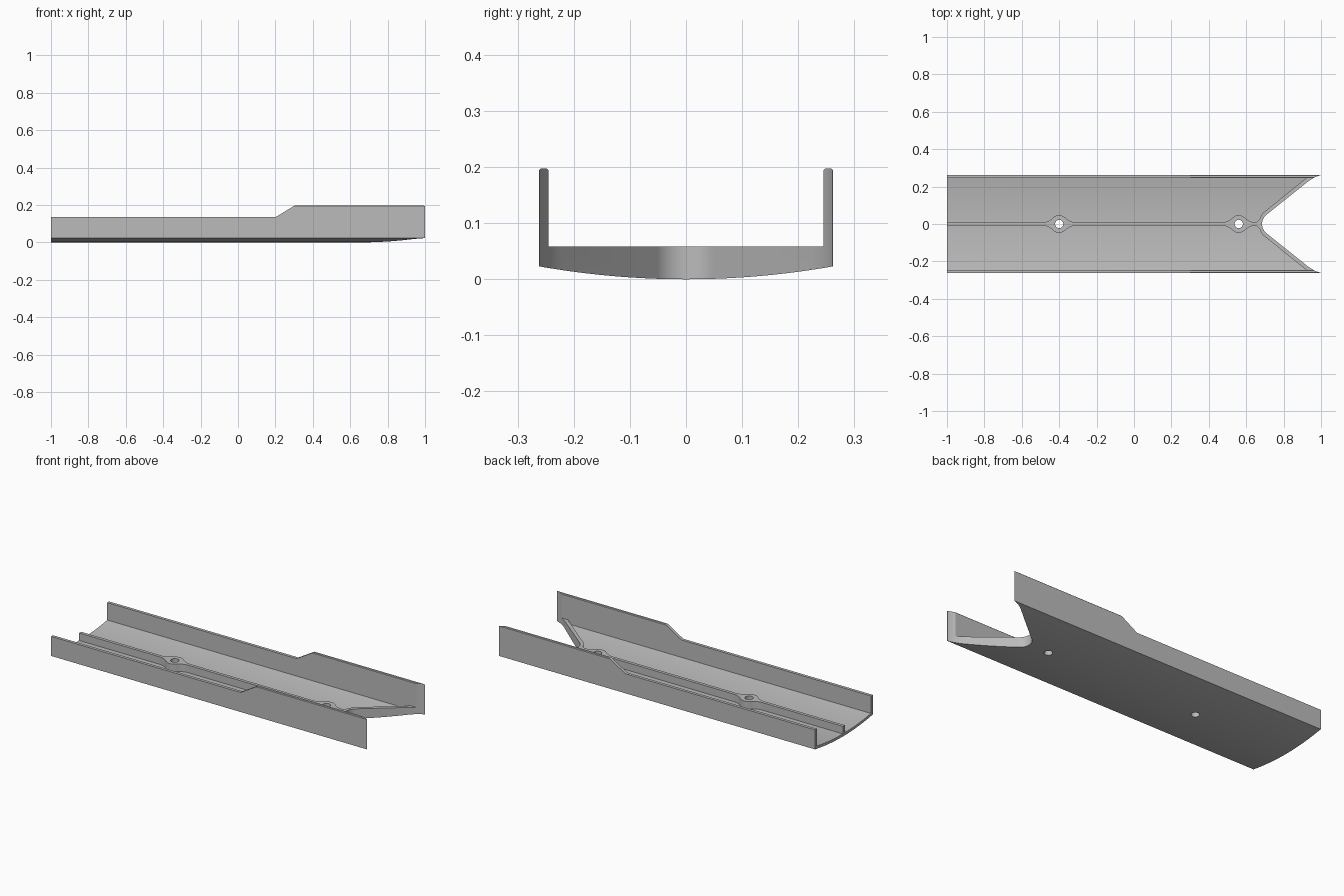
import bpy, bmesh
from math import sqrt, sin, cos, radians
from mathutils import Vector

cube = bpy.data.objects.get("Cube")
if cube:
    bpy.data.objects.remove(cube)

HALF_W, WALL, FLOOR, RIB_TOP, WALL_TOP = 0.262, 0.017, 0.015, 0.058, 0.197
RIB, BOSS, HOLE, FILLET = 0.009, 0.047, 0.022, 0.08
BOSSES = (-0.4, 0.56)

grey = bpy.data.materials.new("plain_grey")
grey.use_nodes = True
colour = (0.5, 0.5, 0.5, 1)
grey.diffuse_color = colour
grey.node_tree.nodes["Principled BSDF"].inputs["Base Color"].default_value = colour


def prism(name, points, direction):
    """Closed solid: a flat 3D outline pushed along a direction."""
    bm = bmesh.new()
    face = bm.faces.new([bm.verts.new(p) for p in points])
    pushed = bmesh.ops.extrude_face_region(bm, geom=[face], use_keep_orig=True)
    verts = [g for g in pushed["geom"] if isinstance(g, bmesh.types.BMVert)]
    bmesh.ops.translate(bm, verts=verts, vec=Vector(direction))
    bmesh.ops.recalc_face_normals(bm, faces=bm.faces)
    mesh = bpy.data.meshes.new(name)
    bm.to_mesh(mesh)
    bm.free()
    mesh.materials.append(grey)
    obj = bpy.data.objects.new(name, mesh)
    bpy.context.collection.objects.link(obj)
    return obj


def combine(target, other, operation):
    """Apply a boolean and discard the helper."""
    mod = target.modifiers.new("combine", "BOOLEAN")
    mod.operation, mod.solver, mod.object = operation, "EXACT", other
    bpy.context.view_layer.objects.active = target
    bpy.ops.object.modifier_apply(modifier=mod.name)
    bpy.data.objects.remove(other)


def belly(y):
    return 0.023 * (y / HALF_W) ** 2


def arc(half, lift, n=32):
    """Curved floor line running from -half to +half."""
    ys = [half * (2 * i / n - 1) for i in range(n + 1)]
    return [(-1, y, belly(y) + lift) for y in ys]


def mirrored(points, z):
    """Plan outline from its +y half."""
    up = [(x, y, z) for x, y in points]
    return up + [(x, -y, z) for x, y in reversed(points) if y > 0]


# Channel with curved floor and two side walls
inner = HALF_W - WALL
lip = 0.003
section = arc(HALF_W, 0)
section += [(-1, HALF_W, WALL_TOP - lip), (-1, HALF_W - lip, WALL_TOP),
            (-1, inner + lip, WALL_TOP), (-1, inner, WALL_TOP - lip)]
section += list(reversed(arc(inner, FLOOR)))
section += [(-1, -inner, WALL_TOP - lip), (-1, -inner - lip, WALL_TOP),
            (-1, lip - HALF_W, WALL_TOP), (-1, -HALF_W, WALL_TOP - lip)]
tray = prism("channel_tray", section, (2, 0, 0))

# Lower the walls behind the step
step = [(-1.1, 0.135), (0.2, 0.135), (0.303, WALL_TOP), (0.303, 0.3), (-1.1, 0.3)]
combine(tray, prism("wall_step", [(x, -0.4, z) for x, z in step], (0, 0.8, 0)), "DIFFERENCE")

# Centre rib swelling into two filleted bosses, then spreading into the notch lip
reach = sqrt((BOSS + FILLET) ** 2 - (RIB + FILLET) ** 2)
touch = reach * BOSS / (BOSS + FILLET)


def rib_half_width(dx):
    dx = abs(dx)
    if dx >= reach:
        return RIB
    if dx > touch:
        return RIB + FILLET - sqrt(FILLET ** 2 - (reach - dx) ** 2)
    return sqrt(BOSS ** 2 - dx ** 2)


outline = [(-1, RIB)]
for centre in BOSSES:
    for i in range(-20, 21):
        dx = reach * i / 20
        outline.append((centre + dx, rib_half_width(dx)))
outline += [(0.662, 0.015), (0.672, 0.027), (0.678, 0.042), (0.69, 0.06),
            (0.92, inner), (0.93, 0.253), (0.97, 0.253)]
rib = prism("rib_and_lip", mirrored(outline, -0.1), (0, 0, 0.3))
core = arc(HALF_W - 0.005, FLOOR / 2)
core += [(-1, HALF_W - 0.005, RIB_TOP), (-1, 0.005 - HALF_W, RIB_TOP)]
combine(rib, prism("rib_core", core, (2, 0, 0)), "INTERSECT")
combine(tray, rib, "UNION")

# V notch with rounded root and flared ends
slope, radius = radians(38.8), 0.065
notch = []
for i in range(13):
    a = (radians(90) - slope) * i / 12
    notch.append((0.75 - radius * cos(a), radius * sin(a)))
notch += [(0.925, 0.223), (0.94, 0.234), (0.955, 0.243), (0.97, 0.251),
          (0.985, 0.257), (1.0, 0.2615), (1.1, 0.28)]
combine(tray, prism("notch_cutter", mirrored(notch, -0.1), (0, 0, 0.5)), "DIFFERENCE")

# Screw holes through the bosses
for centre in BOSSES:
    ring = [(centre + HOLE * cos(radians(a)), HOLE * sin(radians(a)), -0.1)
            for a in range(0, 360, 10)]
    combine(tray, prism("hole_cutter", ring, (0, 0, 0.5)), "DIFFERENCE")

bpy.ops.object.select_all(action="DESELECT")
tray.select_set(True)
bpy.context.view_layer.objects.active = tray
bpy.ops.object.shade_smooth_by_angle(angle=radians(25))
